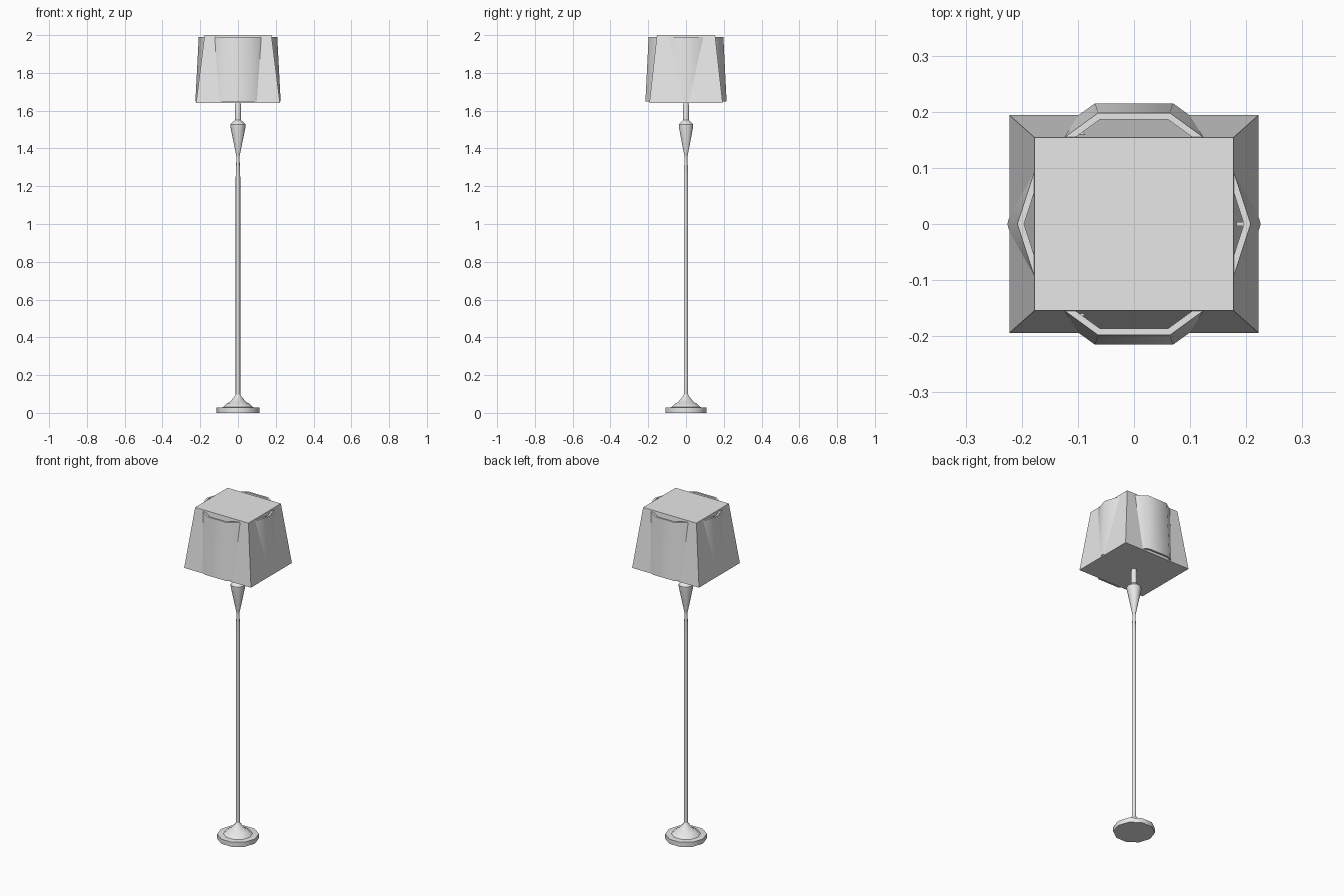
import bpy, bmesh, math
from mathutils import Matrix, Vector

cube = bpy.data.objects.get("Cube")
if cube:
    bpy.data.objects.remove(cube, do_unlink=True)

SIDES = 10

grey = bpy.data.materials.new("plain grey")
grey.use_nodes = True
grey.diffuse_color = (0.8, 0.8, 0.8, 1)
grey.node_tree.nodes["Principled BSDF"].inputs["Base Color"].default_value = grey.diffuse_color


def finish(name, bm, smooth=True):
    bmesh.ops.recalc_face_normals(bm, faces=bm.faces)
    mesh = bpy.data.meshes.new(name)
    bm.to_mesh(mesh)
    bm.free()
    mesh.materials.append(grey)
    obj = bpy.data.objects.new(name, mesh)
    bpy.context.collection.objects.link(obj)
    if smooth:
        bpy.ops.object.select_all(action="DESELECT")
        obj.select_set(True)
        bpy.context.view_layer.objects.active = obj
        bpy.ops.object.shade_smooth_by_angle(angle=math.radians(40))
    return obj


def lathe(name, profile, closed=False):
    """Turn a (radius, height) profile about the z axis."""
    bm = bmesh.new()
    rings = []
    for r, z in profile:
        rings.append([bm.verts.new((r * math.cos(a), r * math.sin(a), z))
                      for a in (math.tau * i / SIDES for i in range(SIDES))])
    pairs = list(zip(rings, rings[1:]))
    if closed:
        pairs.append((rings[-1], rings[0]))
    else:
        bm.faces.new(rings[0])
        bm.faces.new(rings[-1])
    for low, high in pairs:
        for i in range(SIDES):
            j = (i + 1) % SIDES
            bm.faces.new((low[i], low[j], high[j], high[i]))
    return finish(name, bm)


# Stepped foot
lathe("base", [(0.113, 0), (0.113, 0.028), (0.08, 0.03), (0.056, 0.052),
               (0.045, 0.055), (0.016, 0.09), (0.012, 0.098)])

# Slim pole, narrowing toward the top
lathe("pole", [(0.012, 0.09), (0.012, 1.25), (0.008, 1.36)])

# Flared neck and lamp socket
lathe("neck", [(0.008, 1.355), (0.04, 1.515), (0.04, 1.528), (0.016, 1.55)])
lathe("socket", [(0.016, 1.545), (0.016, 1.63), (0.012, 1.642)])

# Round shade with a thin wall
lathe("round_shade", [(0.226, 1.648), (0.208, 1.99), (0.196, 1.99), (0.214, 1.648)],
      closed=True)

# Square shade, closed above and below
bm = bmesh.new()
bmesh.ops.create_cube(bm, size=2)
for v in bm.verts:
    top = v.co.z > 0
    v.co.x *= 0.177 if top else 0.222
    v.co.y *= 0.154 if top else 0.194
    v.co.z = 2.0 if top else 1.64
finish("square_shade", bm, smooth=False)

# Three arms holding the round shade
bm = bmesh.new()
for i in range(3):
    turn = Matrix.Rotation(math.tau * i / 3, 4, "Z")
    bmesh.ops.create_cube(bm, size=1, matrix=turn @ Matrix.Translation((0.1, 0, 1.95))
                          @ Matrix.Diagonal((0.2, 0.008, 0.008, 1)))
finish("shade_arms", bm, smooth=False)
